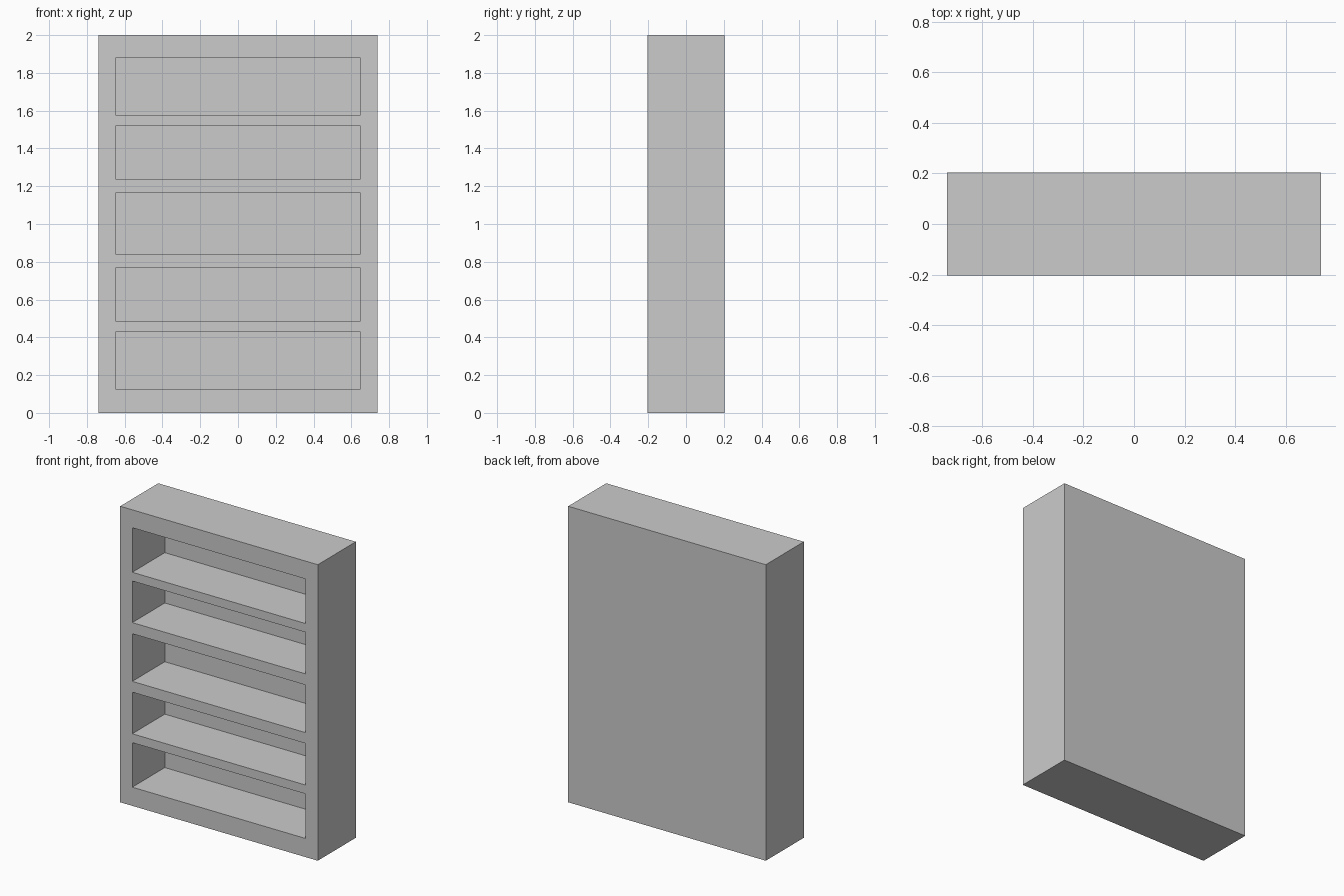
import bpy

if "Cube" in bpy.data.objects:
    bpy.data.objects.remove(bpy.data.objects["Cube"])

W, D, H = 1.477, 0.406, 2.0        # outer case
OPEN_W, BACK = 1.296, 0.059        # opening width, back panel thickness
BAYS = [(0.126, 0.427), (0.487, 0.768), (0.841, 1.163), (1.238, 1.519), (1.578, 1.879)]


def box(name, x, y, z):
    """Box spanning the given (min, max) ranges."""
    bpy.ops.mesh.primitive_cube_add(size=1, location=[sum(r) / 2 for r in (x, y, z)])
    ob = bpy.context.object
    ob.name = name
    ob.scale = [r[1] - r[0] for r in (x, y, z)]
    bpy.ops.object.transform_apply(location=True, rotation=False, scale=True)
    return ob


# Solid case
case = box("bookcase", (-W / 2, W / 2), (-D / 2, D / 2), (0, H))

# Shelf bays hollowed from the front
for i, z in enumerate(BAYS):
    cutter = box(f"bay_cutter_{i + 1}", (-OPEN_W / 2, OPEN_W / 2), (-D / 2 - 0.1, D / 2 - BACK), z)
    cutter.hide_render = True
    bpy.context.view_layer.objects.active = case
    mod = case.modifiers.new("bay", 'BOOLEAN')
    mod.operation = 'DIFFERENCE'
    mod.solver = 'EXACT'
    mod.object = cutter
    bpy.ops.object.modifier_apply(modifier=mod.name)
    bpy.data.objects.remove(cutter, do_unlink=True)
